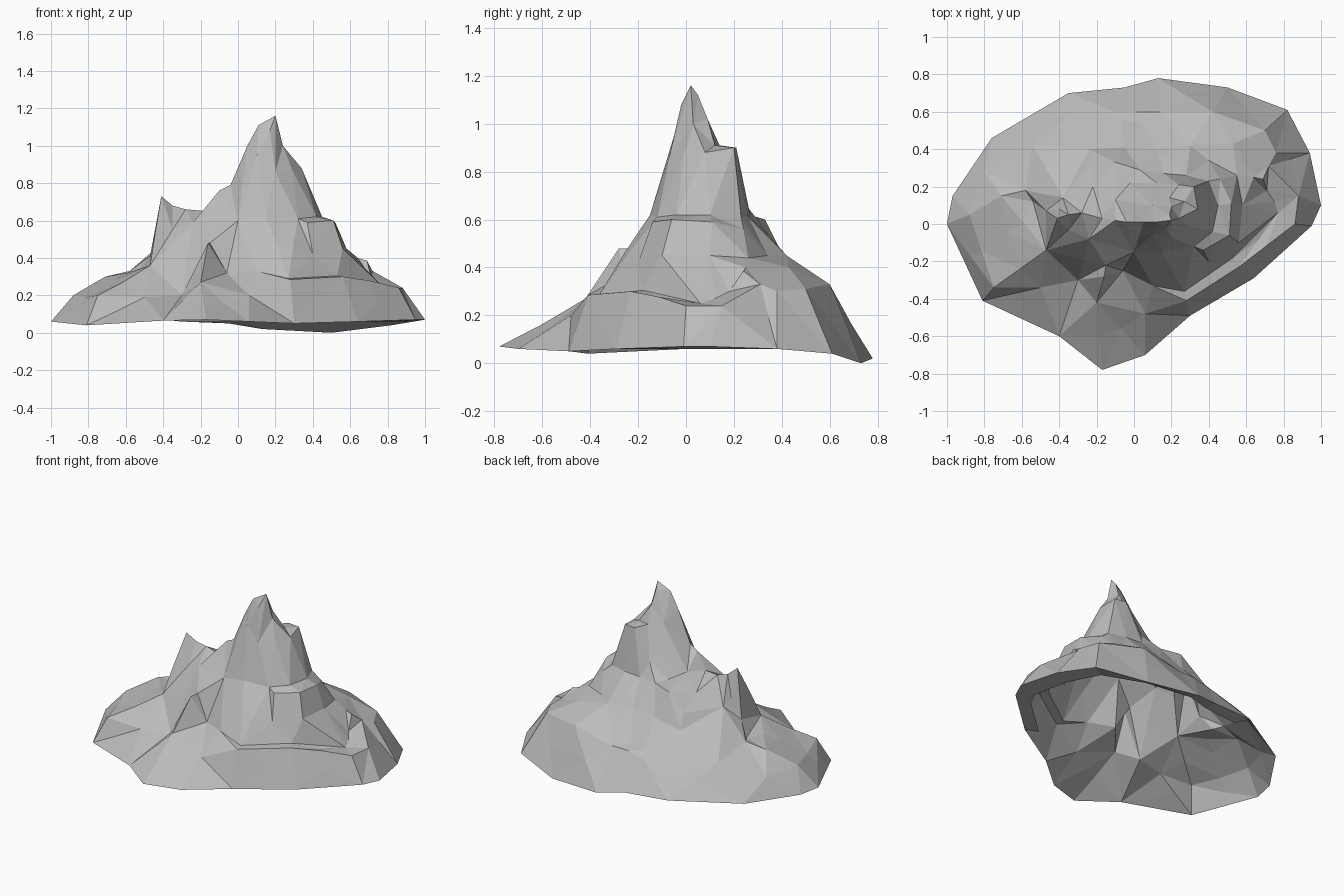
import bpy
import bmesh
import random
from mathutils import Vector
from mathutils.geometry import delaunay_2d_cdt

random.seed(4)

default_cube = bpy.data.objects.get("Cube")
if default_cube:
    bpy.data.objects.remove(default_cube, do_unlink=True)

stone = bpy.data.materials.new("grey_stone")
stone.use_nodes = True
stone_colour = (0.5, 0.5, 0.5, 1)
stone.diffuse_color = stone_colour
stone.node_tree.nodes["Principled BSDF"].inputs["Base Color"].default_value = stone_colour

points = []
crests = []


def crest(*path, closed=False):
    """Register a break line of the terrain; consecutive points stay joined by an edge."""
    start = len(points)
    points.extend(Vector(p) for p in path)
    last = len(points) - 1
    crests.extend((i, i + 1) for i in range(start, last))
    if closed:
        crests.append((last, start))


def crags(*spots):
    """Register loose rock points that need no connecting ridge."""
    points.extend(Vector(p) for p in spots)


def make_object(name, bm):
    """Turn a bmesh into a flat shaded stone object."""
    mesh = bpy.data.meshes.new(name)
    bm.to_mesh(mesh)
    bm.free()
    mesh.materials.append(stone)
    obj = bpy.data.objects.new(name, mesh)
    bpy.context.collection.objects.link(obj)
    return obj


# Foot of the mountain, an irregular closed outline
crest((-1, 0, .06), (-.81, -.41, .04), (-.4, -.6, .065), (-.17, -.78, .07),
      (.06, -.7, .06), (.3, -.49, .05), (.64, -.29, .06), (.95, -.01, .07),
      (1, .1, .07), (.94, .38, .06), (.82, .61, .04), (.5, .73, 0),
      (.13, .78, .02), (-.05, .73, .05), (-.35, .7, .065), (-.76, .46, .06),
      (-.97, .15, .06), closed=True)
rim_count = len(points)

# Steep bench along the front right foot, with its narrow tread
crest((.06, -.48, .2), (.28, -.41, .285), (.56, -.23, .3), (.86, 0, .24), (.88, .15, .24))
crest((.27, -.36, .29), (.53, -.18, .305), (.77, .06, .25))

# Long ridge climbing from the front left to the side horn
crest((-.75, -.34, .2), (-.47, -.14, .36), (-.35, -.03, .55), (-.41, .03, .73))
crest((-.88, .05, .2), (-.71, .15, .3), (-.58, .18, .33), (-.47, .07, .41), (-.4, .08, .53))
crags((-.54, .42, .27), (-.54, .12, .32), (-.8, .28, .18), (-.38, .14, .5))

# Saddle from the horn up to the summit
crest((-.35, .05, .68), (-.28, .06, .66), (-.17, .03, .65), (-.1, .02, .76),
      (-.04, .01, .79), (.05, .01, 1), (.11, .01, 1.11), (.2, .02, 1.16))

# Summit spire facets
crags((.1, -.05, .95), (.17, -.02, 1.08), (.2, -.07, .86), (.24, .03, 1),
      (.19, .05, 1.12), (.2, .09, 1.02), (.19, .14, .91), (.1, .1, .93))

# Upper ledge behind the spire
crest((.29, -.01, .87), (.34, .08, .88), (.32, .2, .9), (.24, .21, .9))
crags((.27, .12, .91))

# Ledge on the right: wall foot, then outer edge, then the slope under it
crest((.32, -.12, .61), (.42, -.04, .62), (.45, .1, .62), (.4, .23, .61), (.28, .26, .61))
crest((.37, -.14, .59), (.51, -.06, .6), (.52, .11, .59), (.46, .24, .56))
crest((.4, -.2, .42), (.56, -.1, .45), (.58, .1, .45), (.55, .26, .44))

# Front wall and the narrow spur standing before it
crest((-.24, -.08, .59), (0, -.15, .6), (.15, -.15, .62))
crest((-.15, -.22, .48), (-.16, -.28, .48), (-.2, -.42, .27))
crags((-.06, -.25, .32), (-.3, -.3, .2), (.1, -.33, .33), (-.5, -.34, .19))

# Jagged shelf behind the saddle
crest((-.22, .34, .49), (-.1, .33, .6), (.03, .29, .61), (.16, .27, .61))
crags((.12, .22, .7), (-.02, .22, .62), (-.22, .2, .58), (-.1, .13, .66))

# Broken rear slope
crest((-.24, .4, .4), (-.05, .41, .44), (.12, .4, .46), (.3, .42, .45), (.53, .43, .4))
crags((.4, .34, .45), (.2, .34, .54))

# Rear shoulder and small outcrops
crest((-.32, .6, .18), (-.1, .6, .24), (.02, .6, .27), (.14, .6, .27),
      (.42, .6, .33), (.7, .5, .31))
crags((-.07, .56, .28), (.04, .54, .29), (.64, .25, .4), (.69, .24, .385),
      (.71, .18, .3), (.75, .12, .27), (.72, .31, .33), (.76, .38, .3))

# Knit foot, crests and crags into one terrain skin
flat = [p.xy for p in points]
coords, _, faces, origin, _, _ = delaunay_2d_cdt(flat, crests, [], 1, 1e-5)


def height(i):
    if origin[i]:
        return points[origin[i][0]].z
    near = sorted(points, key=lambda p: (p.xy - coords[i]).length)[:2]
    return (near[0].z + near[1].z) / 2


terrain = bmesh.new()
verts = [terrain.verts.new((c.x, c.y, height(i))) for i, c in enumerate(coords)]
for face in faces:
    terrain.faces.new([verts[i] for i in face])

# Break the long slopes into rougher facets
long_edges = [e for e in terrain.edges if e.calc_length() > .35 and not e.is_boundary]
split = bmesh.ops.subdivide_edges(terrain, edges=long_edges, cuts=1)
for item in split["geom_inner"]:
    if isinstance(item, bmesh.types.BMVert):
        item.co.z += random.uniform(-.012, .012)
bmesh.ops.triangulate(terrain, faces=terrain.faces[:])
bmesh.ops.recalc_face_normals(terrain, faces=terrain.faces[:])
if sum(f.normal.z for f in terrain.faces) < 0:
    bmesh.ops.reverse_faces(terrain, faces=terrain.faces[:])
make_object("mountain_slopes", terrain)

# Narrow lip folded under the back and right of the open foot
lip = bmesh.new()
pairs = []
for p in points[6:rim_count - 2]:
    inner = Vector((p.x * .87, p.y * .87, .06))
    pairs.append((lip.verts.new(p), lip.verts.new(inner)))
for (a, b), (c, d) in zip(pairs, pairs[1:]):
    lip.faces.new((a, b, d, c))
make_object("foot_lip", lip)
